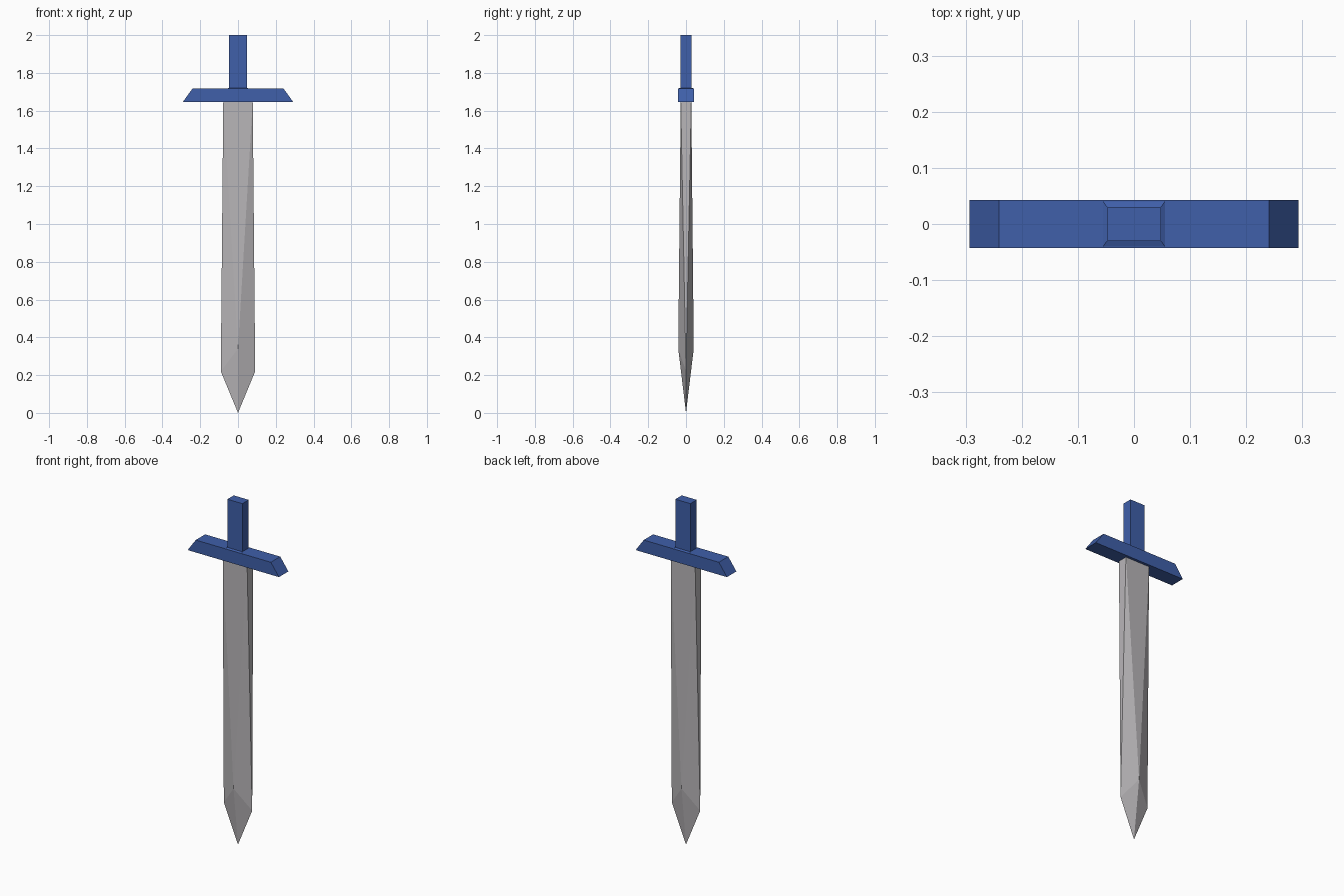
import bpy, bmesh

if "Cube" in bpy.data.objects:
    bpy.data.objects.remove(bpy.data.objects["Cube"])


def material(name, color):
    m = bpy.data.materials.new(name)
    m.diffuse_color = (*color, 1)
    m.use_nodes = True
    m.node_tree.nodes["Principled BSDF"].inputs["Base Color"].default_value = m.diffuse_color
    return m


blue = material("blue", (0.05, 0.115, 0.40))
steel = material("steel grey", (0.48, 0.465, 0.48))


def hull_part(name, points, mat):
    """Flat-faced convex part spanned by a few corner points."""
    bm = bmesh.new()
    for p in points:
        bm.verts.new(p)
    bmesh.ops.convex_hull(bm, input=bm.verts[:])
    bmesh.ops.dissolve_limit(bm, angle_limit=0.002, verts=bm.verts[:], edges=bm.edges[:])
    bmesh.ops.recalc_face_normals(bm, faces=bm.faces[:])
    me = bpy.data.meshes.new(name)
    bm.to_mesh(me)
    bm.free()
    me.materials.append(mat)
    ob = bpy.data.objects.new(name, me)
    bpy.context.collection.objects.link(ob)
    return ob


def rect(x, y, z):
    """Four corners of a centred rectangle at height z."""
    return [(sx * x, sy * y, z) for sx in (-1, 1) for sy in (-1, 1)]


# Blade: rectangular root, widening to side edges and centre ridges, then a point
hull_part("blade", rect(0.078, 0.028, 1.65)
          + [(s * 0.091, 0, 0.22) for s in (-1, 1)]
          + [(0, s * 0.041, 0.34) for s in (-1, 1)]
          + [(0, 0, 0.0)], steel)

# Crossguard: bar with slanted ends
hull_part("crossguard", rect(0.293, 0.043, 1.645) + rect(0.241, 0.043, 1.717), blue)

# Low sloped collar under the grip
hull_part("grip_collar", rect(0.057, 0.043, 1.716) + rect(0.048, 0.03, 1.721), blue)

# Grip
hull_part("grip", rect(0.048, 0.029, 1.71) + rect(0.048, 0.029, 2.0), blue)
